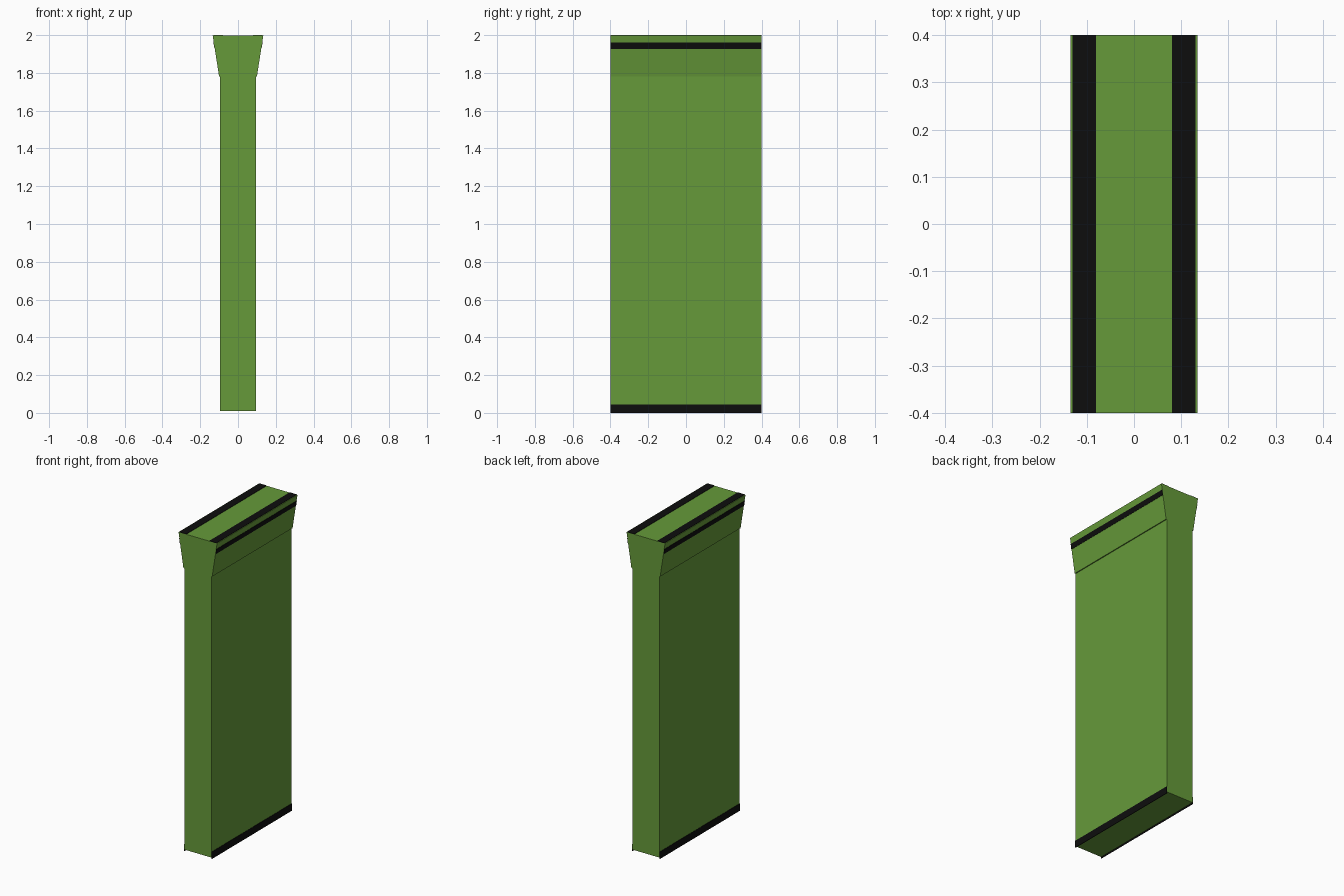
import bpy
import bmesh
from mathutils import Vector

default = bpy.data.objects.get("Cube")
if default:
    bpy.data.objects.remove(default, do_unlink=True)

HALF_DEPTH = 0.4
PLATE = 0.002


def material(name, colour):
    mat = bpy.data.materials.new(name)
    mat.use_nodes = True
    mat.diffuse_color = colour
    mat.node_tree.nodes["Principled BSDF"].inputs["Base Color"].default_value = colour
    return mat


green = material("leaf green", (0.133, 0.323, 0.042, 1))
black = material("black", (0.004, 0.004, 0.004, 1))


def extrude_profile(name, profile, mat):
    """Extrude an (x, z) outline along the full depth."""
    bm = bmesh.new()
    face = bm.faces.new([bm.verts.new((x, -HALF_DEPTH, z)) for x, z in profile])
    new = bmesh.ops.extrude_face_region(bm, geom=[face])["geom"]
    verts = [v for v in new if isinstance(v, bmesh.types.BMVert)]
    bmesh.ops.translate(bm, verts=verts, vec=(0, 2 * HALF_DEPTH, 0))
    bmesh.ops.recalc_face_normals(bm, faces=bm.faces)
    mesh = bpy.data.meshes.new(name)
    bm.to_mesh(mesh)
    bm.free()
    mesh.materials.append(mat)
    obj = bpy.data.objects.new(name, mesh)
    bpy.context.collection.objects.link(obj)
    return obj


def stripe_pair(name, start, end):
    """Thin painted plates on both sides, between two points of the outline."""
    a, b = Vector(start), Vector(end)
    along = (b - a).normalized()
    out = Vector((along.y, -along.x)) * PLATE
    for side, sign in (("left", 1), ("right", -1)):
        outline = [(sign * p.x, p.y) for p in (a, a + out, b + out, b)]
        extrude_profile(f"{side}_{name}", outline, black)


# Upright slab and the flared cap on top of it
post_x, cap_x, top_x = 0.094, 0.1, 0.134
post_base, cap_base, top = 0.01, 1.78, 2.0
extrude_profile("post", [(-post_x, post_base), (post_x, post_base),
                         (post_x, cap_base), (-post_x, cap_base)], green)
extrude_profile("flared_cap", [(-cap_x, cap_base), (cap_x, cap_base),
                               (top_x, top - PLATE), (-top_x, top - PLATE)], green)


def cap_side(z):
    return cap_x + (top_x - cap_x) * (z - cap_base) / (top - cap_base), z


# Black stripes along the foot, the sloping cap sides and the top
stripe_pair("foot_stripe", (post_x, 0), (post_x, 0.045))
stripe_pair("cap_stripe", cap_side(1.928), cap_side(1.96))
stripe_pair("top_stripe", (0.13, top - PLATE), (0.08, top - PLATE))
